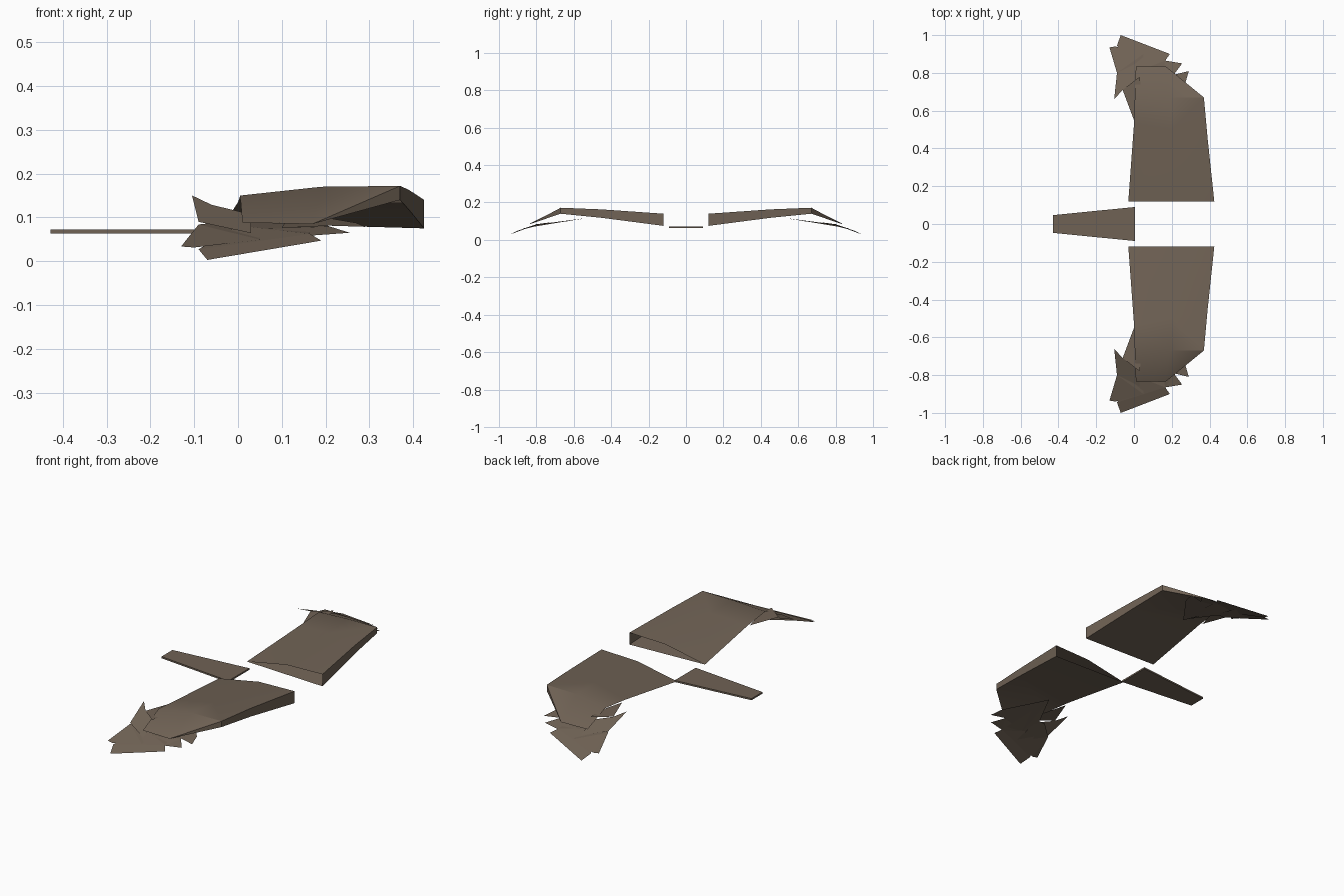
import bpy, bmesh, math

old = bpy.data.objects.get("Cube")
if old:
    bpy.data.objects.remove(old)

# Single brown plumage colour
brown = bpy.data.materials.new("plumage_brown")
brown.use_nodes = True
colour = (0.16, 0.122, 0.09, 1)
brown.diffuse_color = colour
shader = brown.node_tree.nodes["Principled BSDF"]
shader.inputs["Base Color"].default_value = colour
shader.inputs["Roughness"].default_value = 0.9


def finish(bm, name, mirror=True):
    """Turn a bmesh into an object, mirrored across y when it is a pair."""
    mesh = bpy.data.meshes.new(name)
    bm.to_mesh(mesh)
    bm.free()
    mesh.materials.append(brown)
    obj = bpy.data.objects.new(name, mesh)
    bpy.context.collection.objects.link(obj)
    if mirror:
        mod = obj.modifiers.new("pair", 'MIRROR')
        mod.use_axis = (False, True, False)
        mod.use_mirror_merge = False
    return obj


def smooth(obj, degrees):
    bpy.ops.object.select_all(action='DESELECT')
    obj.select_set(True)
    bpy.context.view_layer.objects.active = obj
    bpy.ops.object.shade_smooth_by_angle(angle=math.radians(degrees))


# Wing: hollow wedge sections (trailing, middle, leading top, leading bottom)
sections = [
    [(-.03, .12, .088), (.21, .12, .134), (.425, .12, .14), (.425, .12, .075)],
    [(0, .53, .135), (.2, .5, .162), (.39, .45, .163), (.39, .45, .118)],
    [(.005, .69, .15), (.19, .67, .17), (.37, .67, .172), (.37, .67, .14)],
    [(.01, .833, .088), (.09, .833, .088), (.17, .833, .086), (.17, .833, .085)],
]
bm = bmesh.new()
rings = [[bm.verts.new(p) for p in ring] for ring in sections]
for a, b in zip(rings, rings[1:]):
    for i in range(4):
        j = (i + 1) % 4
        bm.faces.new((a[i], a[j], b[j], b[i]))
bmesh.ops.remove_doubles(bm, verts=bm.verts, dist=0.002)
smooth(finish(bm, "wings"), 30)


# Wing-tip feathers: flat vanes that droop outward and flatten under the wing
def droop(y):
    outer = .003 + .44 * (1 - y)
    return min(outer, .078 + .13 * (.83 - y))


def feather(name, outline, offset=0, height=droop):
    bm = bmesh.new()
    face = bm.faces.new([bm.verts.new((x, y, height(y) + offset)) for x, y in outline])
    face.normal_update()
    if face.normal.z < 0:
        face.normal_flip()
    bmesh.ops.triangulate(bm, faces=bm.faces)
    finish(bm, name)


root = (.12, .54)
feather("feather_first", [root, (.27, .74), (.29, .81), (.21, .79), (.1, .83)], -.002)
feather("feather_second", [root, (.21, .79), (.255, .85), (.165, .865), (.06, .83)], -.004)
feather("feather_third", [root, (.165, .865), (.19, .9), (-.07, 1), (-.09, .945), (0, .8)])
feather("feather_fourth", [(.05, .72), (.05, .9), (-.1, .94), (-.13, .935),
                           (-.09, .8), (0, .72)], .002)
feather("feather_fifth", [(-.105, .66), (-.06, .71), (.03, .76), (.03, .86), (-.09, .8)],
        0, lambda y: .004 + .43 * (1 - y))
feather("feather_inner", [(0, .55), (.04, .7), (.03, .78), (-.06, .71)], 0, lambda y: .129)

# Tail: thin tapering slab
bm = bmesh.new()
bmesh.ops.create_cube(bm, size=1)
for v in bm.verts:
    front = v.co.x > 0
    v.co.x = .005 if front else -.428
    v.co.y *= .18 if front else .094
    v.co.z = .068 + v.co.z * .009
finish(bm, "tail", mirror=False)
